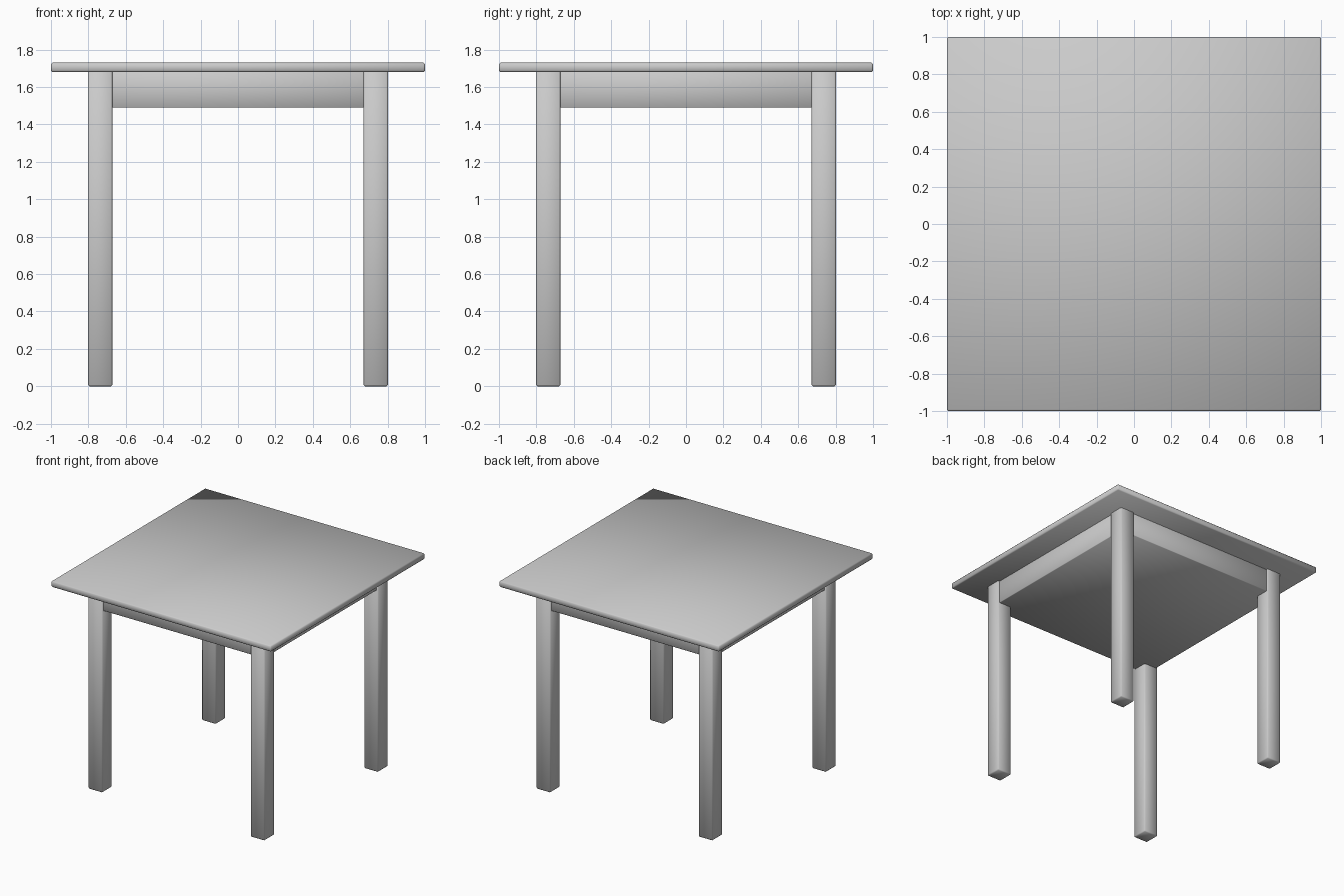
import bpy

# Remove the default cube only
cube = bpy.data.objects.get("Cube")
if cube:
    bpy.data.objects.remove(cube, do_unlink=True)

GREY = (0.6, 0.6, 0.6, 1.0)
mat = bpy.data.materials.new("plain grey")
mat.use_nodes = True
mat.diffuse_color = GREY
mat.node_tree.nodes["Principled BSDF"].inputs["Base Color"].default_value = GREY


def soft_box(name, centre, size, bevel):
    """Smooth-shaded box with narrow chamfered edges."""
    bpy.ops.mesh.primitive_cube_add(size=1, location=centre)
    obj = bpy.context.object
    obj.name = name
    obj.scale = size
    bpy.ops.object.transform_apply(location=False, rotation=False, scale=True)
    mod = obj.modifiers.new("edge chamfer", 'BEVEL')
    mod.width = bevel
    mod.segments = 1
    obj.data.materials.append(mat)
    bpy.ops.object.shade_smooth()
    return obj


TOP, UNDER, APRON = 1.73, 1.68, 1.49
LEG, LEG_POS = 0.13, 0.737

# Thin square top
soft_box("table_top", (0, 0, (TOP + UNDER) / 2), (2, 2, TOP - UNDER), 0.008)

# Solid block under the top, set just inside the leg faces
soft_box("apron", (0, 0, (UNDER + APRON) / 2 + 0.005),
         (1.575, 1.575, UNDER - APRON + 0.01), 0.004)

# Four square legs
for side, sx in (("right", -1), ("left", 1)):
    for end, sy in (("front", -1), ("back", 1)):
        soft_box(f"{end}_{side}_leg", (sx * LEG_POS, sy * LEG_POS, (UNDER + 0.01) / 2),
                 (LEG, LEG, UNDER + 0.01), 0.008)
